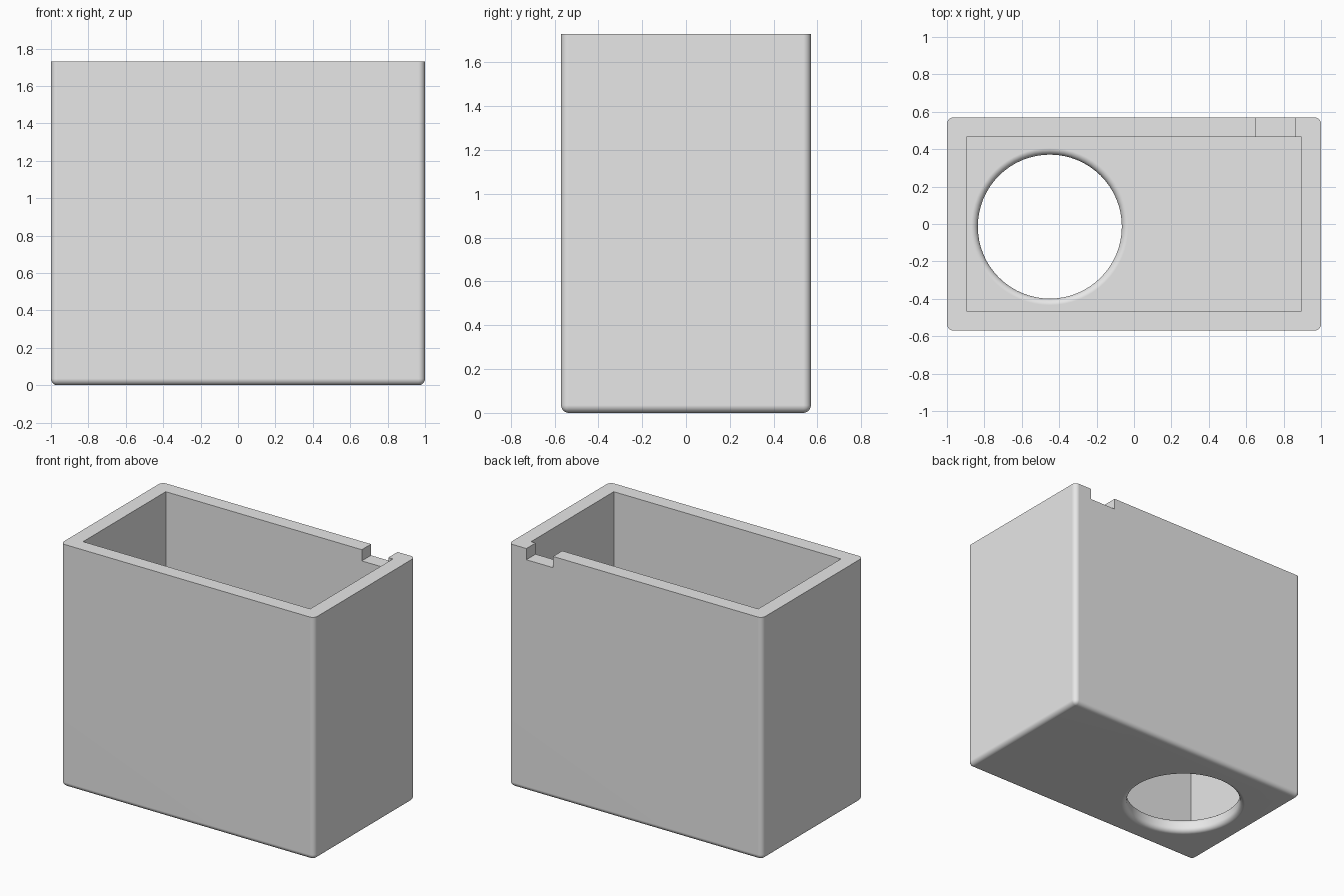
import bpy, bmesh, math
from mathutils import Matrix, Vector

default = bpy.data.objects.get("Cube")
if default:
    bpy.data.objects.remove(default, do_unlink=True)

W, D, H = 1.0, 0.57, 1.73       # half width, half depth, height
WALL, FILLET = 0.104, 0.035
HOLE_X, HOLE_Y, HOLE_R = -0.45, -0.014, 0.385
STEPS = 6

grey = bpy.data.materials.new("plain grey")
grey.use_nodes = True
grey.diffuse_color = (0.8, 0.8, 0.8, 1)
grey.node_tree.nodes["Principled BSDF"].inputs["Base Color"].default_value = (0.8, 0.8, 0.8, 1)


def make_object(name, bm):
    bmesh.ops.recalc_face_normals(bm, faces=bm.faces[:])
    mesh = bpy.data.meshes.new(name)
    bm.to_mesh(mesh)
    bm.free()
    mesh.materials.append(grey)
    obj = bpy.data.objects.new(name, mesh)
    bpy.context.collection.objects.link(obj)
    return obj


def box(low, high):
    low, high = Vector(low), Vector(high)
    bm = bmesh.new()
    matrix = Matrix.Translation((low + high) / 2) @ Matrix.Diagonal((high - low).to_4d())
    bmesh.ops.create_cube(bm, size=1, matrix=matrix)
    return bm


# Outer shell: vertical and bottom edges rounded, rim left sharp
bm = box((-W, -D, 0), (W, D, H))
edges = [e for e in bm.edges if min(v.co.z for v in e.verts) < H / 2]
bmesh.ops.bevel(bm, geom=edges, offset=FILLET, segments=STEPS, profile=0.5, affect='EDGES')
container = make_object("container", bm)

# Inner cavity and the notch through the back rim
cavity = make_object("cavity_cutter", box((WALL - W, WALL - D, WALL), (W - WALL, D - WALL, H + 0.1)))
notch = make_object("notch_cutter", box((0.65, D - WALL - 0.05, H - 0.08), (0.86, D + 0.1, H + 0.1)))

# Round floor opening, flared at both rims
flare = []
for i in range(STEPS + 1):
    a = math.pi / 2 * i / STEPS
    flare.append((HOLE_R + FILLET * (1 - math.sin(a)), FILLET * (1 - math.cos(a))))
profile = [(0, -0.05), (HOLE_R + FILLET, -0.05)] + flare
profile += [(r, WALL - z) for r, z in reversed(flare)]
profile += [(HOLE_R + FILLET, WALL + 0.05), (0, WALL + 0.05)]
bm = bmesh.new()
points = [bm.verts.new((HOLE_X + r, HOLE_Y, z)) for r, z in profile]
lines = [bm.edges.new(pair) for pair in zip(points, points[1:])]
bmesh.ops.spin(bm, geom=points + lines, cent=(HOLE_X, HOLE_Y, 0), axis=(0, 0, 1),
               angle=math.tau, steps=64)
bmesh.ops.remove_doubles(bm, verts=bm.verts[:], dist=0.0001)
opening = make_object("opening_cutter", bm)

# Carve the shell
bpy.ops.object.select_all(action='DESELECT')
container.select_set(True)
bpy.context.view_layer.objects.active = container
for cutter in (cavity, notch, opening):
    cutter.hide_render = True
    cut = container.modifiers.new(cutter.name, 'BOOLEAN')
    cut.operation, cut.solver, cut.object = 'DIFFERENCE', 'EXACT', cutter
    bpy.ops.object.modifier_apply(modifier=cut.name)
    bpy.data.objects.remove(cutter, do_unlink=True)

# Smooth rounded edges while the large faces stay flat
bpy.ops.object.shade_smooth_by_angle(angle=math.radians(30))
container.modifiers.new("flat_faces", 'WEIGHTED_NORMAL').keep_sharp = True
